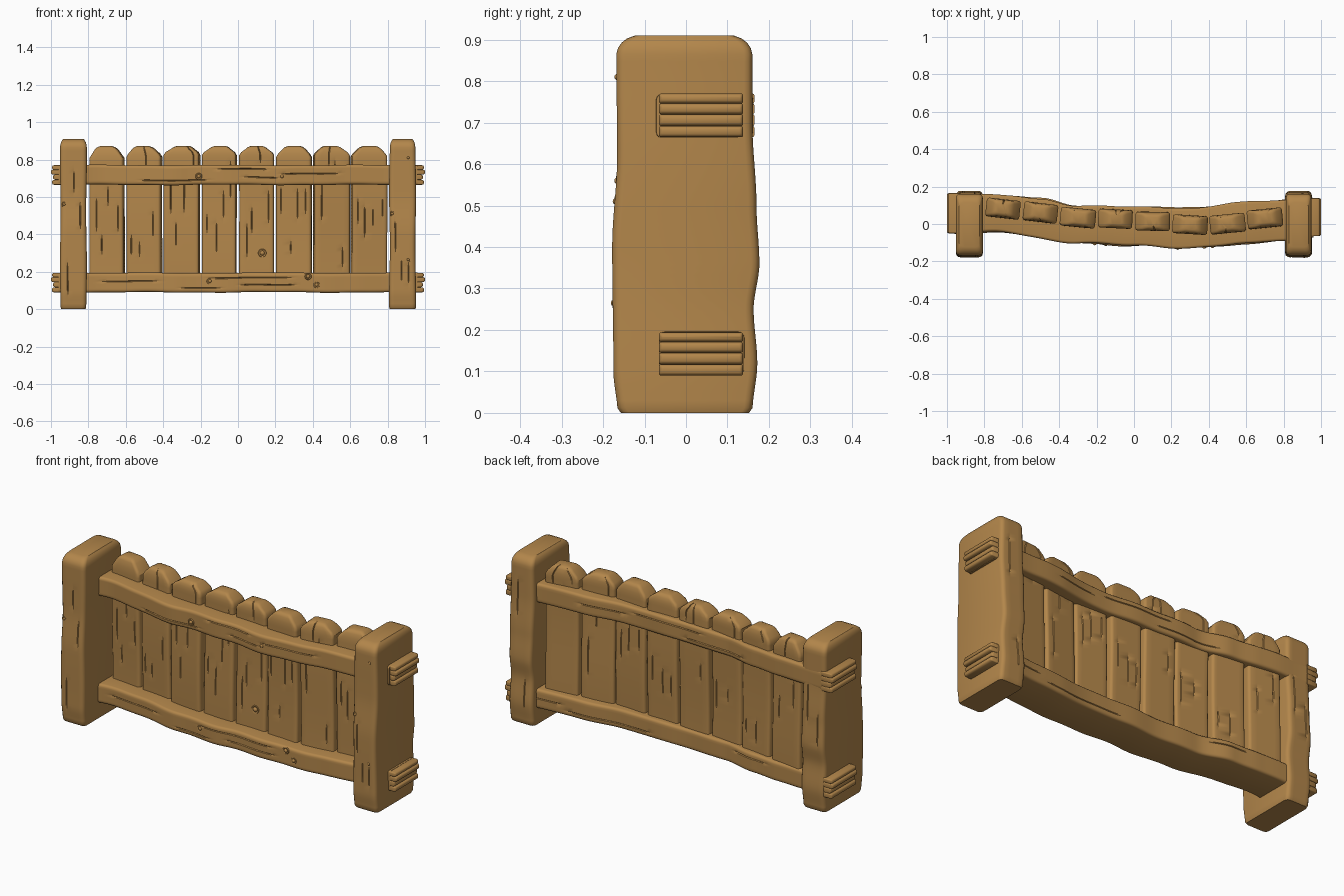
import bpy, bmesh, math, random
from mathutils import Matrix, Vector

random.seed(7)
if "Cube" in bpy.data.objects:
    bpy.data.objects.remove(bpy.data.objects["Cube"], do_unlink=True)

COLOUR = (0.45, 0.24, 0.07, 1)
wood = bpy.data.materials.new("warm wood")
wood.use_nodes = True
wood.diffuse_color = COLOUR
bsdf = wood.node_tree.nodes["Principled BSDF"]
bsdf.inputs["Base Color"].default_value = COLOUR
bsdf.inputs["Roughness"].default_value = 0.8


def finish(name, bm, angle=32):
    bmesh.ops.recalc_face_normals(bm, faces=bm.faces)
    mesh = bpy.data.meshes.new(name)
    bm.to_mesh(mesh)
    bm.free()
    mesh.materials.append(wood)
    ob = bpy.data.objects.new(name, mesh)
    bpy.context.collection.objects.link(ob)
    bpy.ops.object.select_all(action="DESELECT")
    ob.select_set(True)
    bpy.context.view_layer.objects.active = ob
    bpy.ops.object.shade_smooth_by_angle(angle=math.radians(angle))
    return ob


def lerp(table, t):
    """Smooth value from a list of (position, value) pairs."""
    if t <= table[0][0]:
        return table[0][1]
    for (p, a), (q, b) in zip(table, table[1:]):
        if t <= q:
            f = (t - p) / (q - p)
            return a + (b - a) * f * f * (3 - 2 * f)
    return table[-1][1]


def make_cracks(count, start, end):
    """Cracks as (place across the face, start, end, depth)."""
    found = []
    for i in range(count):
        s = random.uniform(start, end)
        length = random.uniform(0.12, 0.35) * (end - start)
        found.append(((i + random.uniform(0.3, 0.7)) / count, s, s + length,
                      random.uniform(0.004, 0.007)))
    return found


def ring(a0, a1, b0, b1, r, t, front=(), back=()):
    """Rounded rectangle with crack notches in its two b faces."""
    pts = []

    def corner(ca, cb, start):
        for k in range(4):
            g = math.radians(start + 30 * k)
            pts.append((ca + r * math.cos(g), cb + r * math.sin(g)))

    def face(b, cracks, sign, backwards):
        row = []
        for place, s, e, depth in cracks:
            a = a0 + r + (a1 - a0 - 2 * r) * place
            f = (t - s) / (e - s)
            d = depth * math.sin(math.pi * f) ** 0.5 if 0 < f < 1 else 0
            row += [(a - 0.003, b), (a, b + sign * d), (a + 0.003, b)]
        pts.extend(reversed(row) if backwards else row)

    corner(a0 + r, b0 + r, 180)
    face(b0, front, 1, False)
    corner(a1 - r, b0 + r, 270)
    corner(a1 - r, b1 - r, 0)
    face(b1, back, -1, True)
    corner(a0 + r, b1 - r, 90)
    return pts


def loft(name, sections, place):
    """Skin a row of (position, ring) sections and cap both ends."""
    bm = bmesh.new()
    rows = [[bm.verts.new(place(a, b, t)) for a, b in pts] for t, pts in sections]
    n = len(rows[0])
    for low, high in zip(rows, rows[1:]):
        for i in range(n):
            j = (i + 1) % n
            bm.faces.new((low[i], low[j], high[j], high[i]))
    bm.faces.new(rows[0])
    bm.faces.new(rows[-1])
    return finish(name, bm)


def upright(a, b, t):
    return (a, b, t)


def sideways(a, b, t):
    return (t, b, a)


def steps(start, end, n):
    return [start + (end - start) * i / n for i in range(n + 1)]


# Bowed outline of the rails, seen from above
RAIL_FRONT = [(-1, -.05), (-.75, -.045), (-.3, -.1), (0, -.118), (.25, -.128),
              (.6, -.108), (.8, -.09), (1, -.065)]
RAIL_BACK = [(-1, .165), (-.65, .15), (-.5, .135), (-.3, .1), (0, .09),
             (.32, .087), (.55, .115), (1, .138)]


def build_rail(name, z0, z1, phase):
    front, back = make_cracks(4, -.8, .7), make_cracks(3, -.8, .7)
    sections = []
    for x in steps(-.96, .96, 96):
        wave = .004 * math.sin(9 * x + phase) + .002 * math.sin(23 * x)
        sections.append((x, ring(z0 + wave / 2, z1 + wave / 2,
                                 lerp(RAIL_FRONT, x) + wave,
                                 lerp(RAIL_BACK, x) + wave, .014, x, front, back)))
    loft(name, sections, sideways)
    # split end grain beyond the posts
    for side, label in ((-1, "right"), (1, "left")):
        edges = [z0, z0 + .027, z0 + .055, z0 + .081, z1]
        for i in range(4):
            end = 1 - .006 * ((i + 1) % 3)
            f, b = lerp(RAIL_FRONT, side), lerp(RAIL_BACK, side)
            sections = []
            for d, inset in ((.93, 0), (end - .01, 0), (end - .003, .003), (end, .007)):
                sections.append((side * d, ring(edges[i] + inset, edges[i + 1] - inset,
                                                f + inset, b - inset, .005, d)))
            loft(f"{name}_{label}_end_strip_{i + 1}", sections, sideways)


build_rail("lower_rail", .09, .194, 0)
build_rail("upper_rail", .665, .77, 2)

# End posts with worn, wavy front and back edges
POST_FRONT = [(0, -.165), (.1, -.175), (.4, -.178), (.62, -.166), (.86, -.168)]
POST_BACK = [(0, .16), (.12, .172), (.25, .163), (.36, .177), (.5, .17),
             (.7, .16), (.86, .16)]
POST_LEVELS = [(0, .008)] + [(z, 0) for z in steps(.012, .865, 48)]
POST_LEVELS += [(.88, .004), (.893, .013), (.903, .026), (.91, .045)]
for side, label in ((-1, "right"), (1, "left")):
    front, back = make_cracks(3, .05, .7), make_cracks(2, .05, .7)
    sections = []
    for z, inset in POST_LEVELS:
        w = .07 - min(inset * .4, .016) + .002 * math.sin(11 * z + side)
        sections.append((z, ring(side * .88 - w, side * .88 + w,
                                 lerp(POST_FRONT, z) + inset,
                                 lerp(POST_BACK, z) - inset, .02, z, front, back)))
    loft(label + "_post", sections, upright)

# Upright planks set through the rails, with clipped tops
PLANK_Y = [.085, .06, .03, .025, .015, 0, .005, .03]
PLANK_TILT = [-.11, -.12, -.1, -.05, -.02, -.06, .1, .1]
for i, (y, tilt) in enumerate(zip(PLANK_Y, PLANK_TILT)):
    front, back = make_cracks(4, .18, .8), make_cracks(3, .18, .8)
    spin = Matrix.Rotation(tilt, 3, "Z")
    cx, half = -.7 + .2 * i, .093 + random.uniform(-.002, .002)
    shoulder = random.uniform(.805, .825)
    lean = random.uniform(-.008, .008)
    levels = [(.095, 0, 0)] + [(z, 0, 0) for z in steps(.11, shoulder, 40)]
    levels += [(shoulder + .016, .01, .002), (.855, .032, .006),
               (.866, .045, .013), (.872, .06, .024)]
    sections = []
    for z, side_in, face_in in levels:
        bow = .004 * math.sin(7 * z + i)
        nudge = lean * side_in / .06
        sections.append((z, ring(-half + side_in + nudge, half - side_in + nudge,
                                 -.05 + face_in + bow, .05 - face_in + bow,
                                 .014, z, front, back)))

    def place(a, b, t, spin=spin, cx=cx, y=y):
        return spin @ Vector((a, b, 0)) + Vector((cx, y, t))

    loft(f"plank_{i + 1}", sections, place)


# Raised knots: a low dome inside a rim
def knot(name, x, y, z, r):
    bm = bmesh.new()
    flat = Matrix.Translation((x, y, z)) @ Matrix.Diagonal((r * .6, r * .6, r * .6, 1))
    bmesh.ops.create_uvsphere(bm, u_segments=12, v_segments=8, radius=1, matrix=flat)
    rim = []
    for i in range(14):
        g = math.tau * i / 14
        out = Vector((math.cos(g), 0, math.sin(g)))
        c = Vector((x, y, z)) + out * r * .85
        rim.append([bm.verts.new(c + r * .25 * (out * math.cos(h) + Vector((0, math.sin(h), 0))))
                    for h in steps(0, math.tau * .8, 4)])
    for i in range(14):
        p, q = rim[i], rim[(i + 1) % 14]
        for k in range(5):
            m = (k + 1) % 5
            bm.faces.new((p[k], p[m], q[m], q[k]))
    finish(name, bm, 50)


for i, (x, z) in enumerate([(-.21, .71), (.235, .71), (-.15, .15), (.375, .175), (.42, .13)]):
    knot(f"rail_knot_{i + 1}", x, lerp(RAIL_FRONT, x), z, .017)
for i, (x, z) in enumerate([(-.93, .56), (.825, .51), (.91, .81), (.91, .265)]):
    knot(f"post_knot_{i + 1}", x, lerp(POST_FRONT, z) + .003, z, .013)
knot("plank_knot", .13, -.034, .3, .022)
